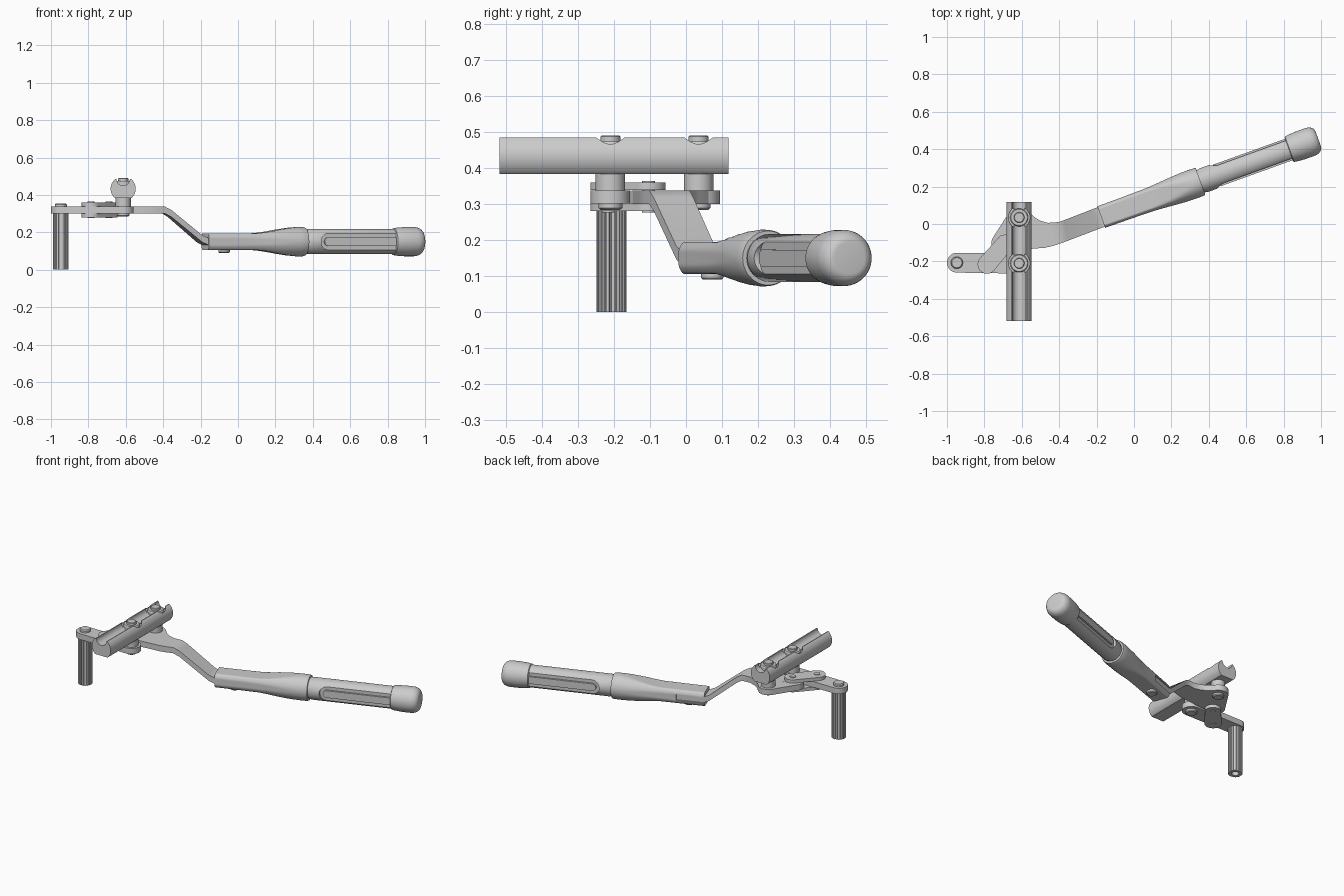
import bpy, bmesh, math
from mathutils import Matrix, Vector

if "Cube" in bpy.data.objects:
    bpy.data.objects.remove(bpy.data.objects["Cube"])

# Local frame of the handle: +x runs along the grip
HANDLE = Matrix.Translation((-0.175, 0.037, 0.15)) @ Matrix.Rotation(math.radians(19.8), 4, 'Z')
PEG, CLAMP_A, CLAMP_B = (-0.947, -0.207), (-0.614, -0.21), (-0.614, 0.035)
PIN_A, PIN_B = (-0.786, -0.216), (-0.69, -0.104)


def finish(name, bm, m=None):
    if m:
        bm.transform(m)
    bmesh.ops.recalc_face_normals(bm, faces=bm.faces)
    me = bpy.data.meshes.new(name)
    bm.to_mesh(me)
    bm.free()
    ob = bpy.data.objects.new(name, me)
    bpy.context.collection.objects.link(ob)
    return ob


def skin(name, rings, m=None):
    """Closed loft through rings of equal point count."""
    bm = bmesh.new()
    vs = [[bm.verts.new(p) for p in r] for r in rings]
    n = len(rings[0])
    for a, b in zip(vs, vs[1:]):
        for i in range(n):
            bm.faces.new((a[i], a[(i + 1) % n], b[(i + 1) % n], b[i]))
    bm.faces.new(vs[0])
    bm.faces.new(vs[-1])
    return finish(name, bm, m)


def prism(name, pts, z0, z1, m=None):
    return skin(name, [[(x, y, z) for x, y in pts] for z in (z0, z1)], m)


def disc(c, r, n=40):
    return [(c[0] + r * math.cos(2 * math.pi * i / n), c[1] + r * math.sin(2 * math.pi * i / n)) for i in range(n)]


def turned(name, c, profile, n=40):
    return skin(name, [[(x, y, z) for x, y in disc(c, r, n)] for r, z in profile])


def capsule(a, ra, b, rb, n=20):
    """Outline around two circles."""
    t = math.atan2(b[1] - a[1], b[0] - a[0])
    d = math.dist(a, b)
    k = math.acos((ra - rb) / d)
    out = []
    for c, r, s, e in ((b, rb, t - k, t + k), (a, ra, t + k, t + 2 * math.pi - k)):
        out += [(c[0] + r * math.cos(s + (e - s) * i / n), c[1] + r * math.sin(s + (e - s) * i / n))
                for i in range(n + 1)]
    return out


def tube_loft(name, stations, n=64):
    """Round loft along the handle; each station is (s, radius, half width, half height)."""
    rings = []
    for s, r, w, h in stations:
        rings.append([(s, max(-w, min(w, y)), max(-h, min(h, z))) for y, z in disc((0, 0), r, n)])
    return skin(name, rings, HANDLE)


def cut(ob, cutter):
    mod = ob.modifiers.new('cut', 'BOOLEAN')
    mod.operation, mod.solver, mod.object = 'DIFFERENCE', 'EXACT', cutter
    bpy.context.view_layer.objects.active = ob
    bpy.ops.object.modifier_apply(modifier=mod.name)
    bpy.data.objects.remove(cutter)


# Fluted peg with a bore in its lower end
flutes = []
for i in range(18):
    for f, r in ((0, .042), (.55, .042), (.65, .037), (.9, .037)):
        a = 2 * math.pi * (i + f) / 18
        flutes.append((PEG[0] + r * math.cos(a), PEG[1] + r * math.sin(a)))
peg = prism('peg', flutes, 0, 0.302)
cut(peg, turned('bore', PEG, [(.021, -.01), (.021, .06)]))
turned('peg_rivet', PEG, [(.032, .33), (.032, .348), (.027, .354)])

# Link arm and pair of connecting plates
prism('link_arm', capsule(PEG, .053, CLAMP_A, .055), .301, .338)
for i, z in enumerate((.28, .339)):
    prism(f'joint_plate_{i}', capsule(PIN_A, .05, PIN_B, .047), z, z + .021)
for i, p in enumerate((PIN_A, PIN_B)):
    turned(f'joint_pin_{i}', p, [(.018, .276), (.018, .364)], 24)

# Lever: pivot plate, then a strip bent down into the handle
prism('lever_pivot', capsule(CLAMP_B, .06, (-.71, -.1), .052), .3, .337)
lever = [((-.6, .08), (-.7, -.148), .319), ((-.555, .06), (-.6, -.138), .319),
         ((-.53, .035), (-.54, -.132), .319), ((-.5, .017), (-.475, -.127), .319),
         ((-.46, .006), (-.43, -.116), .319), ((-.405, .01), (-.39, -.103), .319),
         ((-.375, .02), (-.355, -.09), .3), ((-.22, .08), (-.19, -.027), .165),
         ((-.19, .09), (-.155, -.014), .15), ((.02, .167), (.055, .062), .15)]
skin('lever_bar', [[(*l, z + .0185), (*r, z + .0185), (*r, z - .0185), (*l, z - .0185)] for l, r, z in lever])

# Clamp posts, nuts and bolts under and through the rail
for i, c in enumerate((CLAMP_A, CLAMP_B)):
    turned(f'post_{i}', c, [(.041, .33), (.041, .392)])
    turned(f'nut_{i}', c, [(.027, .284), (.033, .289), (.033, .305)])
    turned(f'bolt_{i}', c, [(.048, .44), (.048, .468), (.044, .474), (.028, .474), (.028, .487), (.025, .49)])

# Rail: round bar, flat beneath, with a groove along the top
R, ZC = .067, .433
sec = [(R * math.cos(a), R * math.sin(a)) for a in
       [math.radians(128.8 + (411.2 - 128.8) * i / 48) for i in range(49)]]
sec = [(x, max(z, -.05)) for x, z in sec]
sec += [(.036 * math.cos(a), .052 - .035 * math.sin(a)) for a in [math.pi * i / 12 for i in range(13)]]
rail = skin('rail', [[(-.614 + x, y, ZC + z) for x, z in sec] for y in (-.518, .118)])
for c in (CLAMP_A, CLAMP_B):
    cut(rail, turned('counterbore', c, [(.058, .463), (.058, .55)], 48))

# Handle sheath: flat-sided at the lever, round at the grip
sheath = tube_loft('handle_sheath', [
    (0, .065, .061, .044), (.14, .066, .062, .044), (.27, .067, .064, .044), (.32, .069, .067, .049),
    (.37, .073, .071, .057), (.42, .076, .075, .066), (.47, .078, .079, .074), (.52, .079, .08, .08),
    (.555, .078, .08, .08), (.564, .075, .08, .08)])
slot = [(-.05, .04), (.17, .04), (.17, .1), (-.05, .1)]
cut(sheath, prism('sheath_slot', slot, -.019, .019, HANDLE))
axis_pin = HANDLE @ Vector((.107, 0, 0))
turned('sheath_pin', (axis_pin.x, axis_pin.y), [(.026, .09), (.031, .095), (.031, .11)])

# Grip with a rounded recess on each side and a raised strip inside it
grip = tube_loft('grip', [(.55, .062, 1, 1), (.574, .064, 1, 1), (.58, .067, 1, 1), (1.09, .067, 1, 1)])
for side in (-1, 1):
    face = Matrix.Rotation(side * math.pi / 2, 4, 'X')
    cut(grip, prism('recess', capsule((.68, 0), .044, (1.2, 0), .0439), .05, .09, HANDLE @ face))
    prism('grip_strip', capsule((.68, 0), .023, (1.08, 0), .0229), .045, .061, HANDLE @ face)

# Rounded end cap
tube_loft('end_cap', [(1.066, .066, 1, 1), (1.07, .072, 1, 1), (1.09, .075, 1, 1), (1.13, .078, 1, 1), (1.185, .078, 1, 1)] +
          [(1.185 + .048 * math.sin(a), .044 + .034 * math.cos(a), 1, 1)
           for a in [math.pi / 2 * i / 7 for i in range(1, 8)]])

# Smooth shading with crisp edges
for ob in bpy.context.scene.objects:
    ob.select_set(True)
    bpy.context.view_layer.objects.active = ob
bpy.ops.object.shade_smooth_by_angle(angle=math.radians(30))
